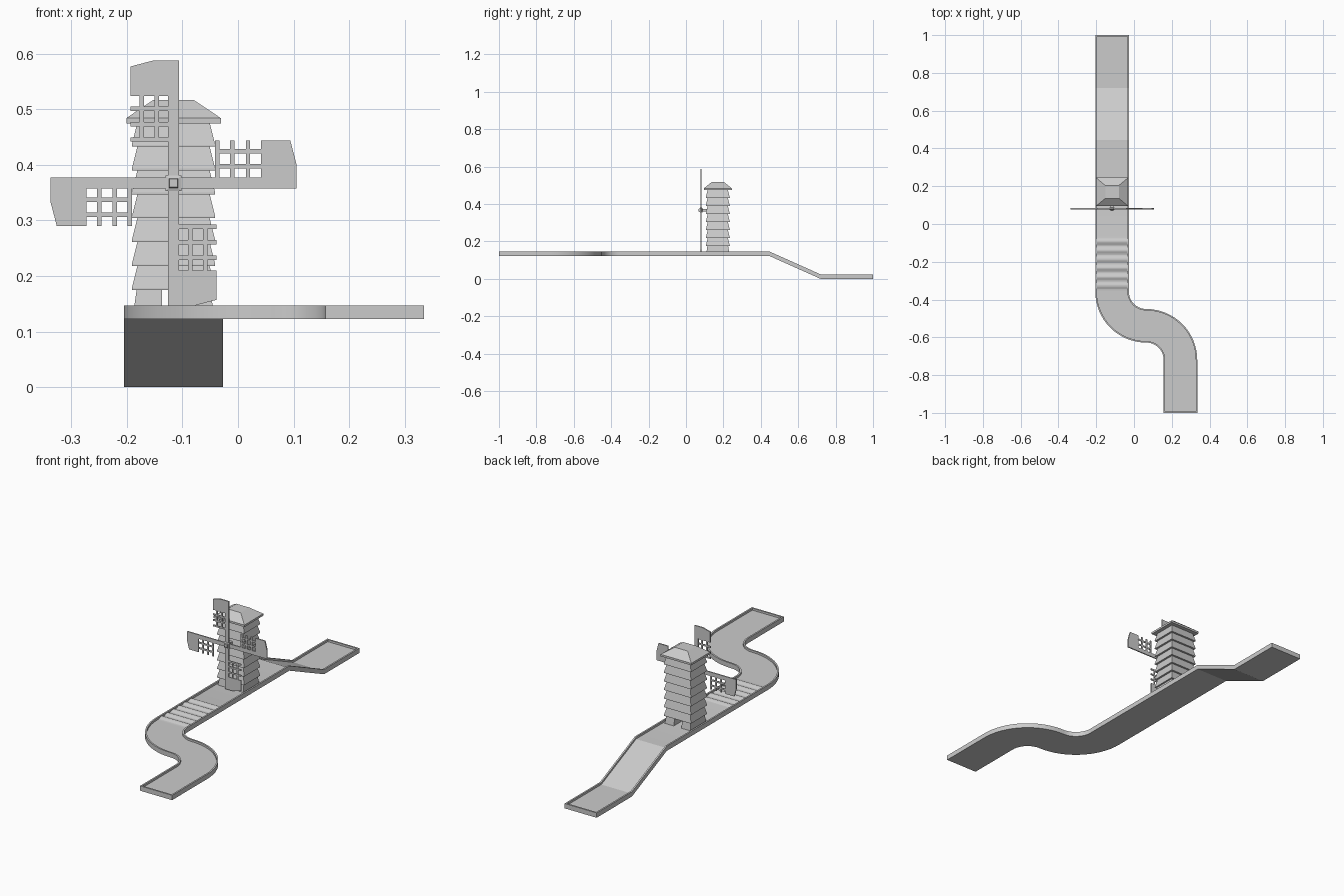
import bpy, bmesh, math
from mathutils import Matrix

if "Cube" in bpy.data.objects:
    bpy.data.objects.remove(bpy.data.objects["Cube"])

CX, TY = -0.116, 0.17           # lane centre line, tower centre
HUB_Y, HUB_Z = 0.081, 0.367


def finish(bm, name):
    bmesh.ops.recalc_face_normals(bm, faces=bm.faces)
    me = bpy.data.meshes.new(name)
    bm.to_mesh(me)
    bm.free()
    ob = bpy.data.objects.new(name, me)
    bpy.context.collection.objects.link(ob)
    return ob


def loft(bm, rings):
    """Skin a list of closed rings and cap both ends."""
    vs = [[bm.verts.new(p) for p in r] for r in rings]
    n = len(vs[0])
    for a, b in zip(vs, vs[1:]):
        for i in range(n):
            bm.faces.new((a[i], a[(i + 1) % n], b[(i + 1) % n], b[i]))
    bm.faces.new(vs[0])
    bm.faces.new(vs[-1])


def rect(hx, hy, z, cx=CX, cy=TY):
    return [(cx + sx * hx, cy + sy * hy, z)
            for sx, sy in ((-1, -1), (1, -1), (1, 1), (-1, 1))]


def box(bm, x0, x1, y0, y1, z0, z1):
    c = ((x0 + x1) / 2, (y0 + y1) / 2)
    h = ((x1 - x0) / 2, (y1 - y0) / 2)
    loft(bm, [rect(*h, z0, *c), rect(*h, z1, *c)])


# Lane: U-shaped section swept along the course
W, WALL, H, FLOOR, TOP, R = 0.089, 0.008, 0.024, 0.014, 0.123, 0.181
stations = []                   # x, y, heading angle, base z, floor height


def add(x, y, a=0.0, z=TOP, f=FLOOR):
    stations.append((x, y, a, z, f))


SX = CX + 2 * R
add(SX, -1, f=H)
add(SX, -1 + WALL, f=H)
add(SX, -1 + WALL)
N = 16
for i in range(N + 1):          # left bend
    a = math.pi / 2 * i / N
    add(SX - R + R * math.cos(a), -0.72 + R * math.sin(a), a)
for i in range(1, N + 1):       # right bend
    a = math.pi / 2 * (1 - i / N)
    add(CX + R - R * math.cos(a), -0.72 + 2 * R - R * math.sin(a), a)
for i in range(49):             # ripples
    add(CX, -0.35 + 0.28 * i / 48,
        f=FLOOR + 0.0035 * (1 - math.cos(2 * math.pi * i / 8)))
add(CX, 0.445)
add(CX, 0.72, z=0)              # ramp down
add(CX, 1 - WALL, z=0)
add(CX, 1 - WALL, z=0, f=H)
add(CX, 1, z=0, f=H)

rings = []
for x, y, a, z, f in stations:
    wi = W - WALL
    prof = [(-W, 0), (-W, H), (-wi, H), (-wi, f), (wi, f), (wi, H), (W, H), (W, 0)]
    rings.append([(x + s * math.cos(a), y + s * math.sin(a), z + h) for s, h in prof])
bm = bmesh.new()
loft(bm, rings)
lane = finish(bm, "golf_lane")
bpy.context.view_layer.objects.active = lane
lane.select_set(True)
bpy.ops.object.shade_smooth_by_angle(angle=math.radians(12))

# Tower: overlapping flared clapboard tiers
bm = bmesh.new()
for i in range(7):
    z = 0.175 + 0.043 * i
    loft(bm, [rect(0.066, 0.055, z), rect(0.075, 0.064, z),
              rect(0.075, 0.064, z + 0.003), rect(0.065, 0.054, z + 0.043)])
finish(bm, "tower_tiers")

# Legs either side of the ball tunnel
for side, name in ((-1, "left"), (1, "right")):
    bm = bmesh.new()
    rs = []
    for z, out, hy in ((TOP + FLOOR - 0.002, 0.072, 0.062), (0.178, 0.066, 0.055)):
        c, h = side * (out + 0.021) / 2, (out - 0.021) / 2
        rs.append(rect(h, hy, z, CX + c))
    loft(bm, rs)
    finish(bm, name + "_tunnel_leg")

# Hip roof with flat crown
bm = bmesh.new()
loft(bm, [rect(0.085, 0.075, 0.474), rect(0.085, 0.075, 0.484),
          rect(0.036, 0.034, 0.517)])
finish(bm, "roof")

# Sails: spar, lattice and solid tip panel, rotated four times
T = 0.003
for k, name in enumerate(("right", "upper", "left", "lower")):
    bm = bmesh.new()
    box(bm, 0, 0.163, -T, T, -0.010, 0.010)                       # spar
    for u in (0.0785, 0.106, 0.134, 0.161):                       # cross slats
        box(bm, u - 0.004, u + 0.004, -T, T * 0.6, 0.009, 0.077)
    for v in (0.030, 0.057):                                      # long slats
        box(bm, 0.076, 0.163, -T * 0.6, T * 0.8, v - 0.004, v + 0.004)
    tip = [(0.161, -0.010), (0.221, -0.010), (0.221, 0.035),
           (0.210, 0.077), (0.161, 0.077)]                        # tip panel
    loft(bm, [[(u, y, v) for u, v in tip] for y in (-T, T)])
    ob = finish(bm, name + "_sail")
    ob.matrix_world = (Matrix.Translation((CX, HUB_Y, HUB_Z))
                       @ Matrix.Rotation(-math.pi / 2 * k, 4, 'Y'))

# Hub axle and chamfered cap
bm = bmesh.new()
ring = lambda r, y: [(CX + r * math.cos(math.pi / 4 + math.pi / 2 * i), y,
                      HUB_Z + r * math.sin(math.pi / 4 + math.pi / 2 * i))
                     for i in range(4)]
loft(bm, [ring(0.010, 0.068), ring(0.012, 0.071), ring(0.012, 0.074),
          ring(0.020, 0.076), ring(0.020, 0.086), ring(0.011, 0.088), ring(0.011, 0.118)])
finish(bm, "sail_hub")
